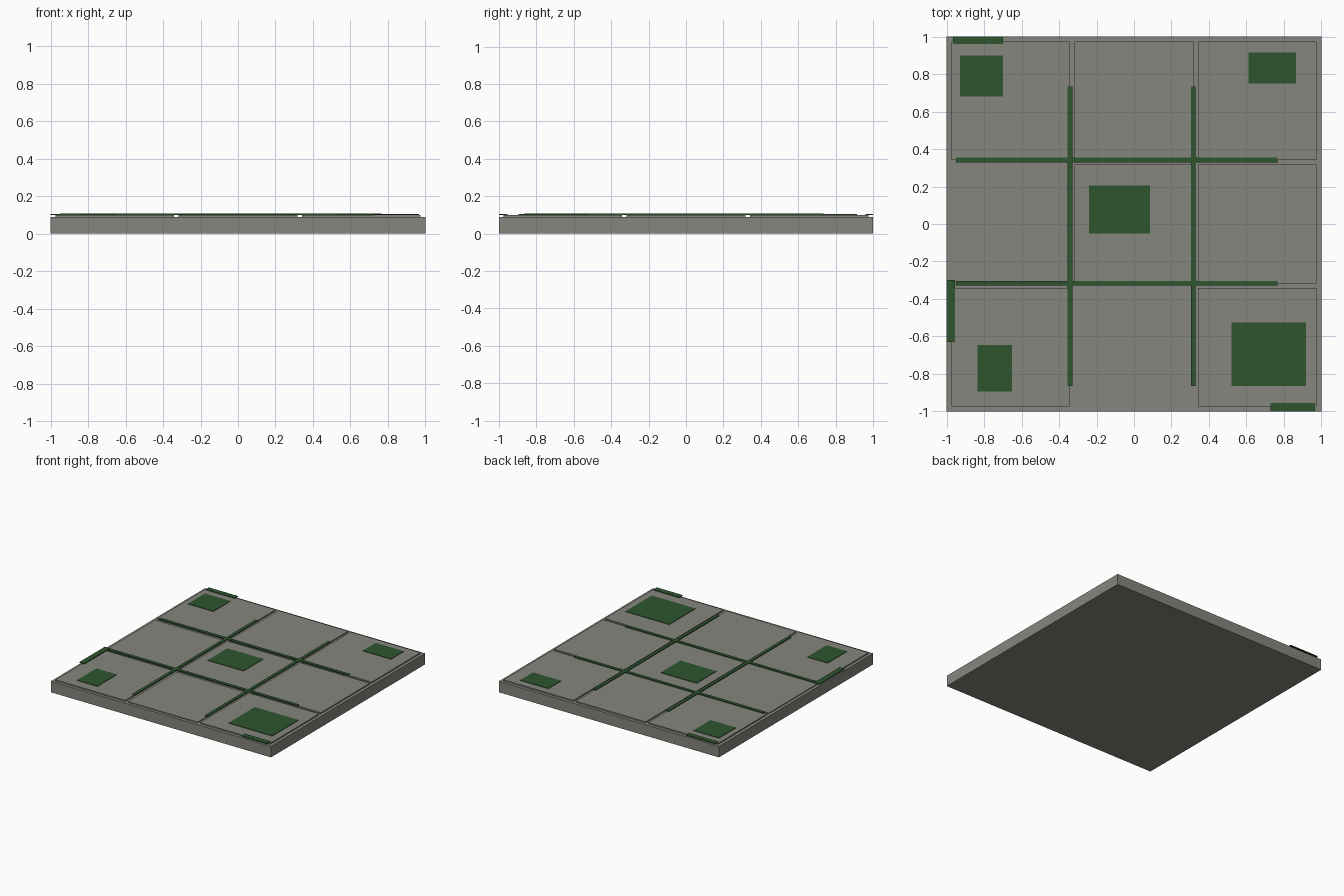
import bpy

if "Cube" in bpy.data.objects:
    bpy.data.objects.remove(bpy.data.objects["Cube"])

def material(name, color):
    m = bpy.data.materials.new(name)
    m.diffuse_color = (*color, 1)
    m.use_nodes = True
    m.node_tree.nodes["Principled BSDF"].inputs["Base Color"].default_value = m.diffuse_color
    return m

stone = material("grey_stone", (0.235, 0.24, 0.21))
moss = material("dark_green_moss", (0.027, 0.09, 0.027))

def box(name, x0, x1, y0, y1, z0, z1, mat):
    bpy.ops.mesh.primitive_cube_add(size=1, location=((x0 + x1) / 2, (y0 + y1) / 2, (z0 + z1) / 2))
    o = bpy.context.object
    o.name = name
    o.scale = (x1 - x0, y1 - y0, z1 - z0)
    bpy.ops.object.transform_apply(location=False, rotation=False, scale=True)
    o.data.materials.append(mat)

# slab
box("floor_slab", -1, 1, -1, 1, 0, 0.09, stone)

# nine raised tiles, two of them slightly sunken
HALF, PITCH = 0.317, 0.658
for i in (-1, 0, 1):
    for j in (-1, 0, 1):
        top = 0.097 if (i, j) in ((-1, 0), (0, -1)) else 0.1
        cx, cy = i * PITCH, j * PITCH
        box("paving_tile", cx - HALF, cx + HALF, cy - HALF, cy + HALF, 0.09, top, stone)

# moss strips running along the joints
for c in (-0.342, 0.316):
    box("moss_joint_long", c - 0.013, c + 0.013, -0.864, 0.735, 0.1, 0.107, moss)
for c in (-0.316, 0.342):
    box("moss_joint_cross", -0.95, 0.767, c - 0.013, c + 0.013, 0.1, 0.107, moss)

# thin moss patches on the tiles
for p in ((-0.93, -0.70, 0.68, 0.90), (0.61, 0.865, 0.75, 0.915),
          (-0.24, 0.085, -0.05, 0.205), (-0.835, -0.65, -0.895, -0.645),
          (0.52, 0.917, -0.865, -0.525)):
    box("moss_patch", *p, 0.1, 0.104, moss)

# moss along the slab rim
for p in ((-0.965, -0.70, 0.96, 1), (-1, -0.955, -0.63, -0.30), (0.73, 0.965, -1, -0.955)):
    box("moss_edge", *p, 0.1, 0.106, moss)
